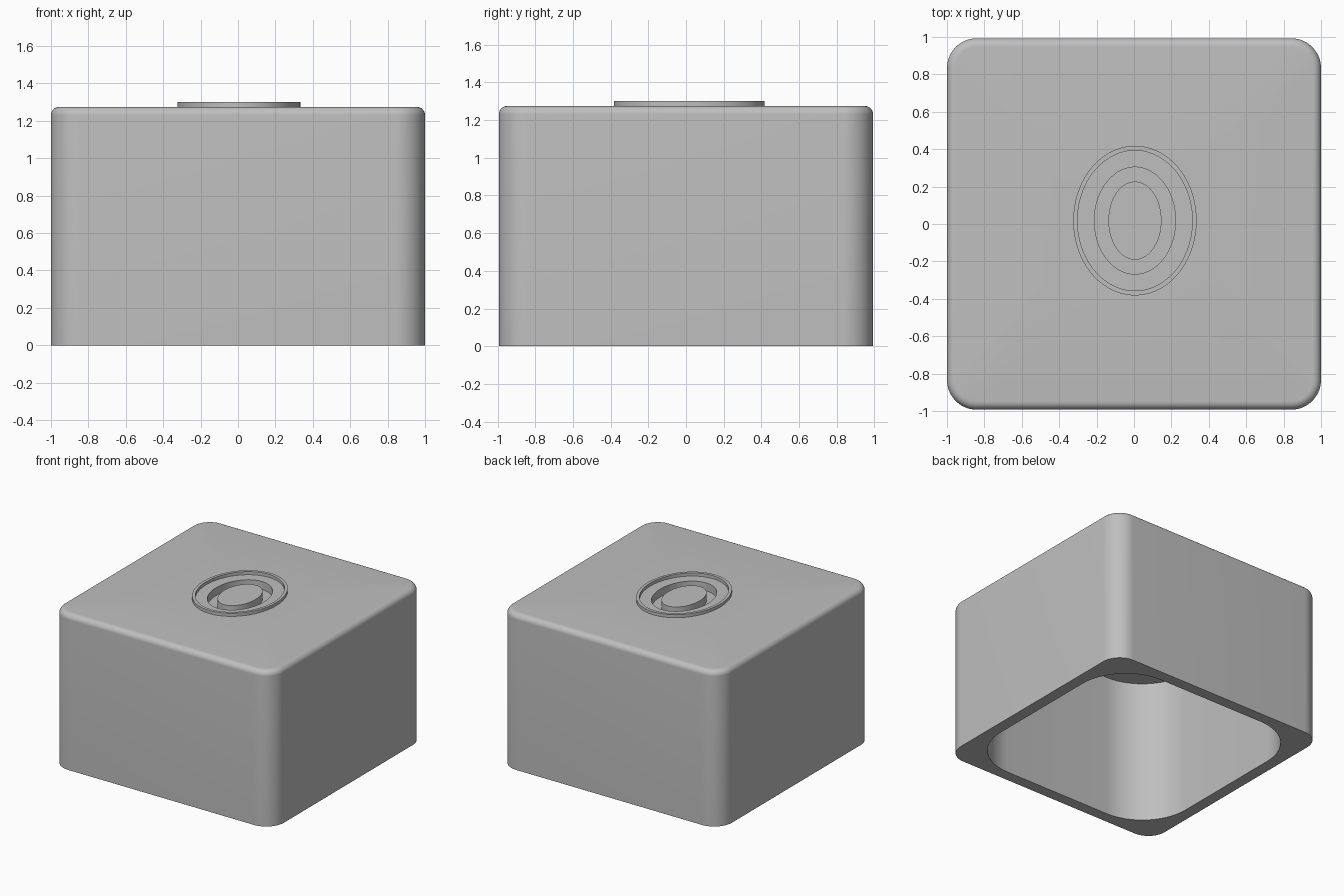
import bpy
import bmesh
from math import cos, sin, pi, radians

if "Cube" in bpy.data.objects:
    bpy.data.objects.remove(bpy.data.objects["Cube"], do_unlink=True)

GREY = (0.52, 0.52, 0.52, 1.0)
CORNER_STEPS = 15
COUNT = 4 * (CORNER_STEPS + 1)
HALF_X, HALF_Y, TOP = 1.0, 0.993, 1.275
FILLET = 0.045
CEILING, GROOVE_FLOOR = 1.18, 1.21

grey = bpy.data.materials.new("plain_grey")
grey.use_nodes = True
grey.diffuse_color = GREY
grey.node_tree.nodes["Principled BSDF"].inputs["Base Color"].default_value = GREY


def rounded_rect(hx, hy, radius, z):
    """Horizontal rounded rectangle, counter-clockwise."""
    points = []
    for q, (sx, sy) in enumerate([(1, 1), (-1, 1), (-1, -1), (1, -1)]):
        for i in range(CORNER_STEPS + 1):
            a = (q + i / CORNER_STEPS) * pi / 2
            points.append((sx * (hx - radius) + radius * cos(a),
                           sy * (hy - radius) + radius * sin(a), z))
    return points


def oval(rx, ry, z):
    """Horizontal ellipse around the emblem centre."""
    angles = [2 * pi * (j + 0.5) / COUNT for j in range(COUNT)]
    return [(0.005 + rx * cos(a), 0.018 + ry * sin(a), z) for a in angles]


def loft(name, loops, closed=False):
    """Skin a series of matching loops; cap the ends or join them in a ring."""
    bm = bmesh.new()
    rings = [[bm.verts.new(p) for p in loop] for loop in loops]
    pairs = list(zip(rings, rings[1:]))
    if closed:
        pairs.append((rings[-1], rings[0]))
    else:
        bm.faces.new(rings[0])
        bm.faces.new(rings[-1])
    for a, b in pairs:
        for j in range(COUNT):
            k = (j + 1) % COUNT
            bm.faces.new((a[j], a[k], b[k], b[j]))
    bmesh.ops.recalc_face_normals(bm, faces=bm.faces)
    mesh = bpy.data.meshes.new(name)
    bm.to_mesh(mesh)
    bm.free()
    mesh.materials.append(grey)
    obj = bpy.data.objects.new(name, mesh)
    bpy.context.collection.objects.link(obj)
    bpy.ops.object.select_all(action="DESELECT")
    obj.select_set(True)
    bpy.context.view_layer.objects.active = obj
    bpy.ops.object.shade_smooth_by_angle(angle=radians(30))
    return obj


# Hollow shell: cavity, open bottom rim, walls, rounded top edge, oval groove
shell = [rounded_rect(0.905, 0.9, 0.42, z) for z in (CEILING, 0)]
shell.append(rounded_rect(HALF_X, HALF_Y, 0.16, 0))
for i in range(9):
    a = i / 8 * pi / 2
    inset = FILLET * (1 - cos(a))
    shell.append(rounded_rect(HALF_X - inset, HALF_Y - inset, 0.16 - inset,
                              TOP - FILLET + FILLET * sin(a)))
shell += [oval(0.217, 0.286, z) for z in (TOP, GROOVE_FLOOR)]
loft("hollow_shell", shell)

# Thin raised rim around the oval emblem
loft("oval_rim", [oval(0.33, 0.40, TOP), oval(0.33, 0.40, 1.30),
                  oval(0.307, 0.375, 1.30), oval(0.307, 0.375, TOP)], closed=True)

# Island standing inside the groove
loft("oval_island", [oval(0.142, 0.209, z) for z in (GROOVE_FLOOR, TOP)])
